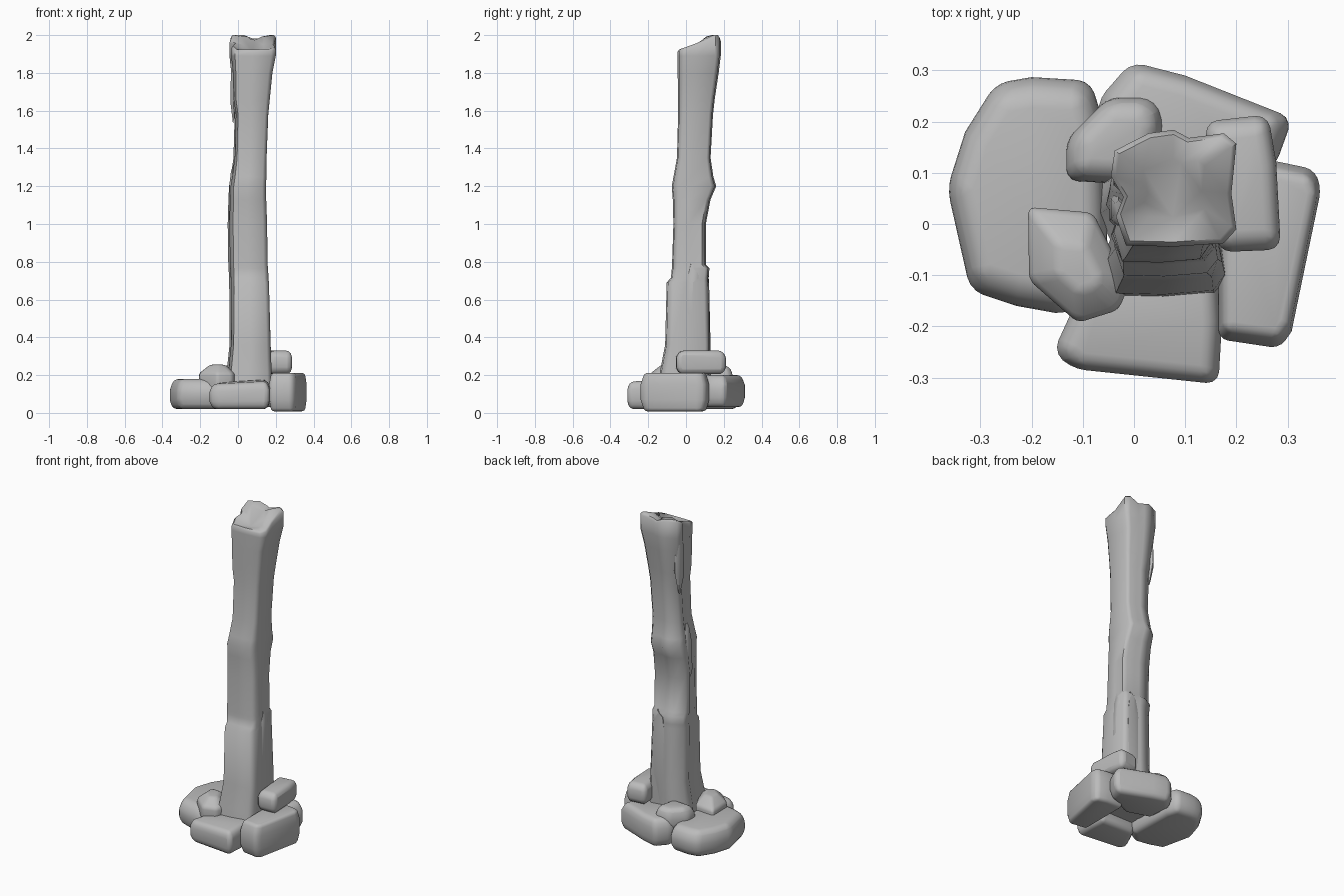
import bpy, bmesh, math
from mathutils import Vector

cube = bpy.data.objects.get("Cube")
if cube:
    bpy.data.objects.remove(cube, do_unlink=True)

grey = bpy.data.materials.new("weathered_grey")
grey.use_nodes = True
COLOUR = (0.5, 0.5, 0.5, 1)
grey.diffuse_color = COLOUR
grey.node_tree.nodes["Principled BSDF"].inputs["Base Color"].default_value = COLOUR


def loft(name, rings, angle):
    """Skin a stack of equal point rings, cap both ends and shade smooth."""
    bm = bmesh.new()
    loops = [[bm.verts.new(p) for p in ring] for ring in rings]
    for a, b in zip(loops, loops[1:]):
        for i in range(len(a)):
            j = (i + 1) % len(a)
            bm.faces.new((a[i], a[j], b[j], b[i]))
    bm.faces.new(loops[0][::-1])
    bm.faces.new(loops[-1])
    bmesh.ops.recalc_face_normals(bm, faces=bm.faces)
    mesh = bpy.data.meshes.new(name)
    bm.to_mesh(mesh)
    bm.free()
    mesh.materials.append(grey)
    obj = bpy.data.objects.new(name, mesh)
    bpy.context.collection.objects.link(obj)
    bpy.ops.object.select_all(action="DESELECT")
    obj.select_set(True)
    bpy.context.view_layer.objects.active = obj
    bpy.ops.object.shade_smooth_by_angle(angle=math.radians(angle))
    return obj


def stone(name, outline, low, high, top=0.88, tilt=(0, 0), bevel=0.025):
    """Rounded boulder: widest at mid height, with a tilted top."""
    pts = [Vector(p) for p in outline]
    mid = sum(pts, Vector((0, 0))) / len(pts)
    rings = []
    for t, s in ((0, 0.9), (0.3, 1), (0.7, 1), (1, top)):
        ring = []
        for p in pts:
            d = (p - mid) * s
            z = low + (high - low) * t + t * (d.x * tilt[0] + d.y * tilt[1])
            ring.append((mid.x + d.x, mid.y + d.y, z))
        rings.append(ring)
    obj = loft(name, rings, 80)
    mod = obj.modifiers.new("worn_edges", "BEVEL")
    mod.width, mod.segments = bevel, 3
    mod.limit_method, mod.angle_limit = "ANGLE", math.radians(25)


# Large foundation stones
stone("left_stone", [(-.365, .07), (-.33, .18), (-.27, .275), (-.2, .287), (-.085, .28), (-.06, .2),
                     (-.05, -.1), (-.13, -.178), (-.23, -.16), (-.32, -.13)], .02, .18, .84)
stone("front_stone", [(-.158, -.25), (-.12, -.283), (.165, -.313), (.172, -.19),
                      (.165, -.08), (-.08, -.08)], .02, .165, .9, (.06, .06))
stone("right_stone", [(.165, -.225), (.285, -.243), (.308, -.21), (.366, .07), (.352, .107),
                      (.28, .122), (.165, .12)], .008, .212, .9)
stone("back_stone", [(-.072, .24), (-.005, .317), (.1, .29), (.31, .207), (.275, .11),
                     (.1, .03), (-.06, .08)], .03, .2, .86)

# Small stones resting on top
stone("small_front_stone", [(-.207, .033), (-.08, .022), (-.01, -.12), (-.03, -.168),
                            (-.11, -.193), (-.205, -.11)], .1, .255, .42)
stone("small_back_stone", [(-.132, .165), (-.05, .247), (.038, .247), (.06, .2),
                           (.03, .075), (-.132, .085)], .12, .25, .72)
stone("small_right_stone", [(.138, .2), (.262, .214), (.278, .12), (.287, -.05),
                            (.165, -.055)], .205, .33, .88)

# Post cross-section in unit coordinates, with a split on the left and back
SECTION = [(.12, 0), (.5, -.01), (.9, .02), (1, .14), (.96, .45), (1, .88), (.9, .97), (.62, .93),
           (.5, 1), (.3, .97), (.03, .82), (0, .6), (.1, .42), (.04, .25)]
# Height, x range, y range
LEVELS = [(.08, -.075, .185, -.145, .13), (.22, -.065, .18, -.135, .13), (.36, -.05, .175, -.108, .13),
          (.69, -.045, .163, -.1, .122), (.715, -.045, .16, -.078, .12), (.765, -.047, .158, -.073, .124),
          (.785, -.048, .155, -.072, .106), (1.0, -.05, .152, -.065, .105), (1.13, -.048, .148, -.068, .13),
          (1.2, -.046, .148, -.073, .16), (1.25, -.038, .15, -.064, .145), (1.35, -.026, .152, -.046, .13),
          (1.58, -.022, .162, -.04, .143), (1.66, -.035, .17, -.04, .152), (1.8, -.038, .183, -.042, .173),
          (1.89, -.045, .2, -.042, .184)]


def section(z, x0, x1, y0, y1):
    wave = .025 * math.sin(z * 5)
    ring = []
    for u, v in SECTION:
        # The faces drift slowly, as in twisted timber
        uu = u + wave * math.sin(v * math.pi) * (1 if u < .5 else -1)
        ring.append([x0 + (x1 - x0) * uu, y0 + (y1 - y0) * v, z])
    return ring


rings = [section(*level) for level in LEVELS]


# Broken top, low at the front, split and higher at the back
def broken(ring, inset):
    cx, cy = .075, .07
    out = []
    for (x, y, z), (u, v) in zip(ring, SECTION):
        height = 1.925 + .045 * min(v / .6, 1) + (.03 if v > .7 else 0)
        if .45 < u < .7 and v > .7:
            height -= .018
        out.append((cx + (x - cx) * inset, cy + (y - cy) * inset, height))
    return out


rings.append(broken([list(p) for p in rings[-1]], 1.0))
for p, h in zip(rings[-2], rings[-1]):
    p[2] = min(p[2], h[2] - .03)
rim = rings[-1]
rings[-1] = [(x, y, z - .012) for x, y, z in rim]
rings.append([(.075 + (x - .075) * .92, .07 + (y - .07) * .92, z) for x, y, z in rim])
rings.append([(.075 + (x - .075) * .5, .07 + (y - .07) * .5, z - .008) for x, y, z in rim])
loft("timber_post", rings, 55)


# Loose splinters lying along the post
def splinter(name, x, y, low, high, wide, deep):
    rings = []
    for t, s in ((0, .25), (.3, 1), (.8, .85), (1, .4)):
        z = low + (high - low) * t
        rings.append([(x + a * wide * s, y + b * deep * s, z + .02 * a)
                      for a, b in ((-1, -.6), (0, -1), (1, -.6), (1, .6), (0, 1), (-1, .6))])
    loft(name, rings, 50)


splinter("back_splinter", .1, .108, .2, .76, .045, .018)
splinter("left_splinter", -.03, .03, .95, 1.3, .018, .04)
splinter("upper_left_splinter", -.022, .1, 1.55, 1.93, .018, .04)
splinter("right_splinter", .145, .04, .4, .78, .016, .05)
